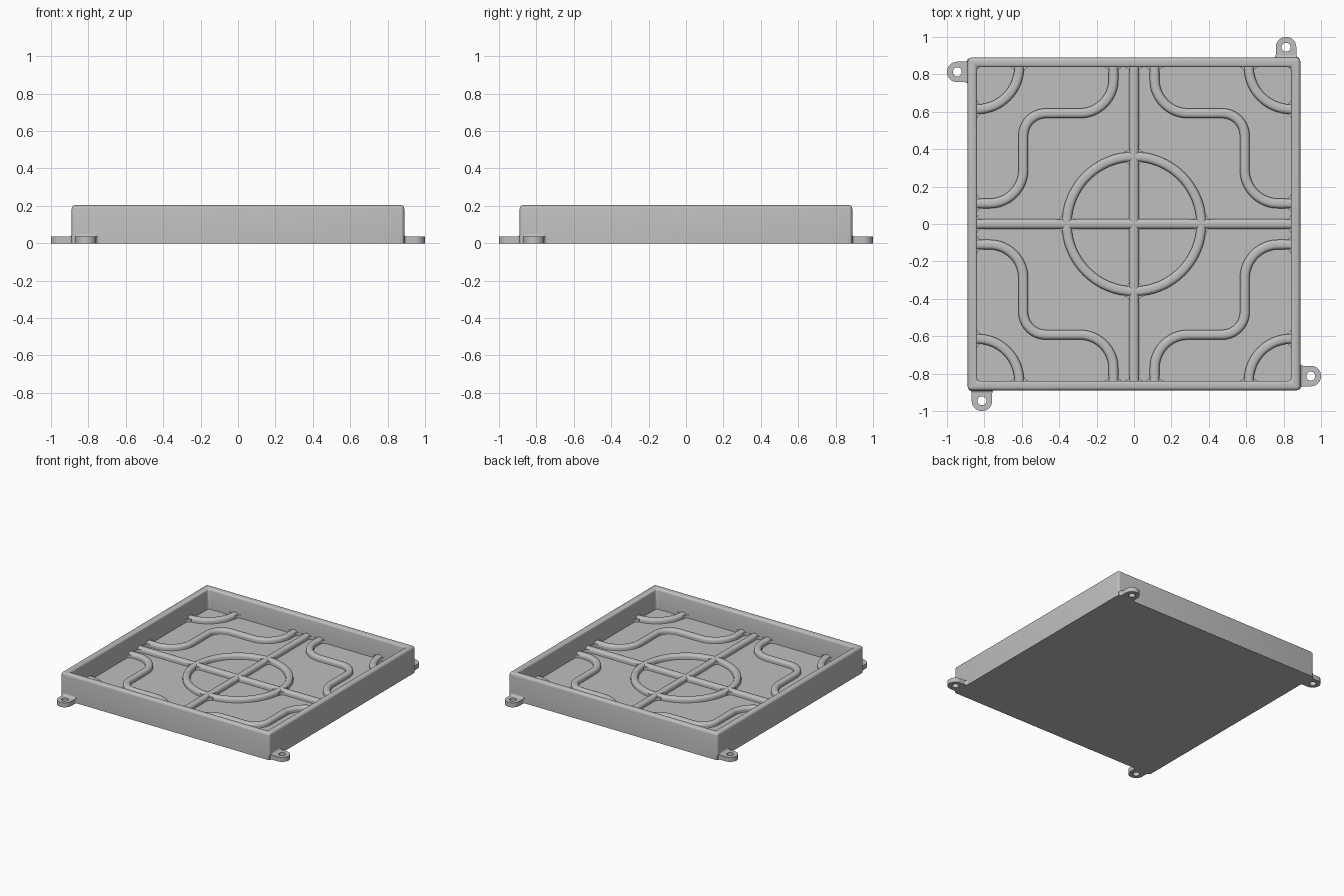
import bpy, bmesh
from math import sin, cos, pi, radians
from mathutils import Vector, Matrix

cube = bpy.data.objects.get("Cube")
if cube:
    bpy.data.objects.remove(cube)

OUTER, INNER, HEIGHT = 0.889, 0.839, 0.204
FLOOR, RIB_TOP, HALF = 0.045, 0.08, 0.026
parts = []

grey = bpy.data.materials.new("plain grey")
grey.use_nodes = True
colour = (0.52, 0.52, 0.52, 1)
grey.diffuse_color = colour
grey.node_tree.nodes["Principled BSDF"].inputs["Base Color"].default_value = colour


def finish(bm, name):
    bmesh.ops.recalc_face_normals(bm, faces=bm.faces)
    mesh = bpy.data.meshes.new(name)
    bm.to_mesh(mesh)
    bm.free()
    mesh.materials.append(grey)
    obj = bpy.data.objects.new(name, mesh)
    bpy.context.collection.objects.link(obj)
    parts.append(obj)


def arc(cx, cy, r, a0, a1, n=16):
    """Points on an arc, angles in degrees."""
    angles = [radians(a0 + (a1 - a0) * i / n) for i in range(n + 1)]
    return [Vector((cx + r * cos(a), cy + r * sin(a))) for a in angles]


def sweep(bm, path, profile, closed=False):
    """Sweep a (side, height) profile along a flat path."""
    n, rings = len(path), []
    for i, p in enumerate(path):
        before = path[i - 1] if closed or i else p
        after = path[(i + 1) % n] if closed or i < n - 1 else p
        t = (after - before).normalized()
        side = Vector((t.y, -t.x))
        rings.append([bm.verts.new((*(p + side * s), z)) for s, z in profile])
    m = len(profile)
    for i in range(n if closed else n - 1):
        a, b = rings[i], rings[(i + 1) % n]
        for j in range(m):
            k = (j + 1) % m
            bm.faces.new((a[j], a[k], b[k], b[j]))
    if not closed:
        bm.faces.new(rings[0])
        bm.faces.new(rings[-1])


def gusset(bm, c, u, v, r, z0, z1):
    """Concave corner fillet between two walls running along u and v."""
    sink = 0.012
    curve = [c + u * r * (1 - sin(a)) + v * r * (1 - cos(a))
             for a in [pi / 2 * i / 6 for i in range(7)]]
    outline = [c - (u + v) * sink, c + u * r - v * sink] + curve
    outline.append(c + v * r - u * sink)
    low = [bm.verts.new((*p, z0)) for p in outline]
    high = [bm.verts.new((*p, z1)) for p in outline]
    bm.faces.new(low)
    bm.faces.new(high)
    for i in range(len(low)):
        k = (i + 1) % len(low)
        bm.faces.new((low[i], low[k], high[k], high[i]))


# Tray: box with a sunken top, rounded rim and rounded upright corners
bm = bmesh.new()
bmesh.ops.create_cube(bm, size=1, matrix=Matrix.Translation((0, 0, HEIGHT / 2))
                      @ Matrix.Diagonal((2 * OUTER, 2 * OUTER, HEIGHT, 1)))
top = max(bm.faces, key=lambda f: f.calc_center_median().z)
bmesh.ops.inset_region(bm, faces=[top], thickness=OUTER - INNER, use_even_offset=True)
sunk = bmesh.ops.extrude_discrete_faces(bm, faces=[top])["faces"][0]
bmesh.ops.translate(bm, verts=sunk.verts, vec=(0, 0, FLOOR - HEIGHT))


def rounded(edge):
    a, b = (v.co for v in edge.verts)
    on_rim = min(a.z, b.z) > HEIGHT - 0.001
    diagonal = abs(a.x - b.x) > 0.001 and abs(a.y - b.y) > 0.001
    upright = abs(a.z - b.z) > 0.001
    return (on_rim and not diagonal) or upright


edges = [e for e in bm.edges if rounded(e)]
bmesh.ops.bevel(bm, geom=edges, offset=0.018, offset_type='OFFSET',
                segments=4, profile=0.5, affect='EDGES')
finish(bm, "tray")

# Rib cross-section with rounded shoulders
R = 0.02
shoulders = arc(HALF - R, RIB_TOP - R, R, 0, 90, 5) + arc(R - HALF, RIB_TOP - R, R, 90, 180, 5)
rib = [(HALF, FLOOR - 0.01)] + [tuple(p) for p in shoulders] + [(-HALF, FLOOR - 0.01)]
END = INNER + 0.02

# Centre cross and ring
for name, d in (("cross_rib_x", Vector((END, 0))), ("cross_rib_y", Vector((0, END)))):
    bm = bmesh.new()
    sweep(bm, [-d, d], rib)
    finish(bm, name)
RING = 0.36
bm = bmesh.new()
sweep(bm, arc(0, 0, RING, 0, 360, 64)[:-1], rib, closed=True)
finish(bm, "ring_rib")

# Winding ribs and corner arcs, repeated in each quadrant
BEND, NEAR, FAR, CORNER = 0.18, 0.11, 0.592, 0.225
winding = ([Vector((NEAR, END))]
           + arc(NEAR + BEND, FAR + BEND, BEND, 180, 270)
           + arc(FAR - 0.12, FAR - 0.12, 0.12, 90, 0, 10)
           + arc(FAR + BEND, NEAR + BEND, BEND, 180, 270)
           + [Vector((END, NEAR))])
corner_arc = ([Vector((INNER - CORNER, END))]
              + arc(INNER, INNER, CORNER, 180, 270)
              + [Vector((END, INNER - CORNER))])
quadrants = [(x, y) for x in (1, -1) for y in (1, -1)]
for sx, sy in quadrants:
    place = ("back" if sy > 0 else "front") + ("_left" if sx > 0 else "_right")
    for name, path in (("winding_rib", winding), ("corner_rib", corner_arc)):
        bm = bmesh.new()
        sweep(bm, [Vector((p.x * sx, p.y * sy)) for p in path], rib)
        finish(bm, f"{name}_{place}")

# Fillets where ribs meet the walls and each other: (x, y, x way, y way)
c = INNER - CORNER
joints = [(HALF, RING + HALF, 1, 1), (HALF, RING - HALF, 1, -1), (HALF, INNER, 1, -1)]
for x in (NEAR, c):
    joints += [(x - HALF, INNER, -1, -1), (x + HALF, INNER, 1, -1)]
bm = bmesh.new()
for sx, sy in quadrants:
    for x, y, ux, vy in joints:
        for swap in (False, True):
            p, u, v = Vector((x * sx, y * sy)), Vector((ux * sx, 0)), Vector((0, vy * sy))
            if swap:
                p, u, v = (Vector((w.y, w.x)) for w in (p, u, v))
            gusset(bm, p, u, v, 0.028, FLOOR - 0.01, RIB_TOP - 0.012)
finish(bm, "rib_fillets")

# Mounting tabs with a hole, one on each side
TAB_R, HOLE_R, TAB_H, N = 0.055, 0.024, 0.035, 32
TAB_X, TAB_Y = 0.945, -0.813
foot = [(-0.01, 0.02), (0.015, TAB_H - 0.002)]
foot += [tuple(p) for p in arc(0.015, TAB_H + 0.015, 0.015, 270, 180, 5)]
foot.append((-0.01, TAB_H + 0.015))
for k, name in enumerate(("left", "back", "right", "front")):
    bm = bmesh.new()
    loops = []
    for i in range(N):
        a = 2 * pi * i / N
        x, y = cos(a), sin(a)
        ox, oy = x, y
        if x < -0.001:
            big = max(abs(x), abs(y))
            ox, oy = 1.3 * x / big, y / big
        ring = [(ox * TAB_R, oy * TAB_R, 0), (ox * TAB_R, oy * TAB_R, TAB_H),
                (x * HOLE_R, y * HOLE_R, TAB_H), (x * HOLE_R, y * HOLE_R, 0)]
        loops.append([bm.verts.new((TAB_X + q[0], TAB_Y + q[1], q[2])) for q in ring])
    for i in range(N):
        a, b = loops[i], loops[(i + 1) % N]
        for j in range(4):
            bm.faces.new((a[j], a[(j + 1) % 4], b[(j + 1) % 4], b[j]))
    sweep(bm, [Vector((OUTER, TAB_Y - TAB_R)), Vector((OUTER, TAB_Y + TAB_R))], foot)
    for s in (1, -1):
        gusset(bm, Vector((OUTER, TAB_Y + s * TAB_R)), Vector((1, 0)),
               Vector((0, s)), 0.015, 0, TAB_H)
    bmesh.ops.rotate(bm, verts=bm.verts, cent=(0, 0, 0), matrix=Matrix.Rotation(k * pi / 2, 3, 'Z'))
    finish(bm, f"mounting_tab_{name}")

# Smooth shading with sharp edges kept
bpy.ops.object.select_all(action='DESELECT')
for obj in parts:
    obj.select_set(True)
bpy.context.view_layer.objects.active = parts[0]
bpy.ops.object.shade_smooth_by_angle(angle=radians(35))
